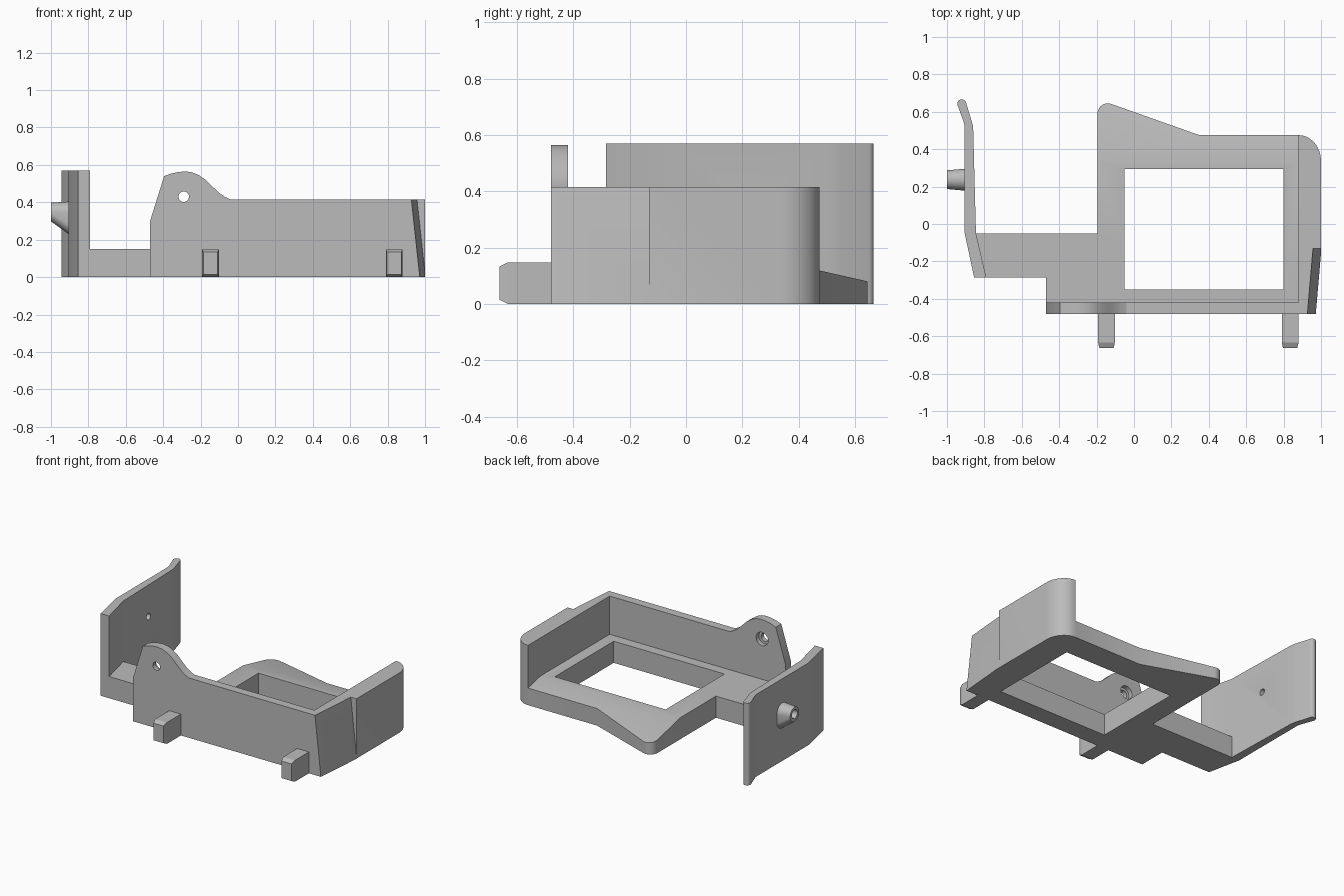
import bpy, bmesh, math
from mathutils import Vector

if "Cube" in bpy.data.objects:
    bpy.data.objects.remove(bpy.data.objects["Cube"])

grey = bpy.data.materials.new("plain grey")
grey.use_nodes = True
colour = (0.5, 0.5, 0.5, 1)
grey.diffuse_color = colour
grey.node_tree.nodes["Principled BSDF"].inputs["Base Color"].default_value = colour


def finish(name, bm):
    bmesh.ops.recalc_face_normals(bm, faces=bm.faces[:])
    mesh = bpy.data.meshes.new(name)
    bm.to_mesh(mesh)
    bm.free()
    mesh.materials.append(grey)
    ob = bpy.data.objects.new(name, mesh)
    bpy.context.collection.objects.link(ob)
    return ob


def prism(name, pts, axis, lo, hi):
    """Extrude a 2D outline along one axis."""
    place = {"x": lambda a, b, t: (t, a, b),
             "y": lambda a, b, t: (a, t, b),
             "z": lambda a, b, t: (a, b, t)}[axis]
    bm = bmesh.new()
    face = bm.faces.new([bm.verts.new(place(a, b, lo)) for a, b in pts])
    ext = bmesh.ops.extrude_face_region(bm, geom=[face])["geom"]
    move = Vector(place(0, 0, hi - lo))
    bmesh.ops.translate(bm, vec=move, verts=[v for v in ext if isinstance(v, bmesh.types.BMVert)])
    return finish(name, bm)


def arc(cx, cy, rx, ry, start, end, steps=10):
    angles = [math.radians(start + (end - start) * i / steps) for i in range(steps + 1)]
    return [(cx + rx * math.cos(a), cy + ry * math.sin(a)) for a in angles]


def disc(cx, cy, r):
    return arc(cx, cy, r, r, 0, 360, 32)[:-1]


def cut(ob, *cutters):
    for c in cutters:
        c.hide_render = True
        mod = ob.modifiers.new("cut", "BOOLEAN")
        mod.operation, mod.solver, mod.object = "DIFFERENCE", "EXACT", c
        bpy.context.view_layer.objects.active = ob
        bpy.ops.object.modifier_apply(modifier=mod.name)


def smooth(ob):
    bpy.ops.object.select_all(action="DESELECT")
    ob.select_set(True)
    bpy.context.view_layer.objects.active = ob
    bpy.ops.object.shade_smooth_by_angle(angle=math.radians(25))


helpers = []


def cutter(*args):
    ob = prism(*args)
    helpers.append(ob)
    return ob


# Base frame with side arm, window and sloping rear lip
outline = [(-0.47, -0.42), (0.88, -0.42), (0.88, 0.475), (0.35, 0.475)]
outline += arc(-0.14, 0.59, 0.055, 0.055, 68, 180)
outline += [(-0.195, -0.05), (-0.845, -0.05), (-0.79, -0.285), (-0.47, -0.285)]
frame = prism("base_frame", outline, "z", 0, 0.15)
window = cutter("window_cutter", [(-0.05, -0.35), (0.8, -0.35), (0.8, 0.295), (-0.05, 0.295)],
                "z", -0.1, 0.3)
slope = cutter("slope_cutter", [(0.32, 0.154), (0.72, 0.063), (0.72, 0.3), (0.32, 0.3)],
               "x", -0.5, 1.2)
cut(frame, window, slope)

# Front wall with rounded pivot ear
profile = [(-0.47, 0), (-0.47, 0.30), (-0.395, 0.54), (-0.36, 0.553), (-0.32, 0.562),
           (-0.28, 0.565), (-0.245, 0.56), (-0.21, 0.546), (-0.17, 0.518), (-0.13, 0.478),
           (-0.10, 0.45), (-0.07, 0.429), (-0.04, 0.415), (0.88, 0.415), (0.88, 0)]
front = prism("front_wall", profile, "y", -0.48, -0.42)
cut(front, cutter("ear_hole_cutter", disc(-0.29, 0.43, 0.028), "y", -0.6, -0.3),
    cutter("ear_recess_cutter", disc(-0.29, 0.43, 0.046), "y", -0.45, -0.3))

# Side wall with rounded rear corner and a slanted front portion
side = prism("left_wall", [(0.88, -0.48), (1, -0.48)] + arc(0.88, 0.335, 0.12, 0.14, 0, 90, 14),
             "z", 0, 0.415)
slant = cutter("slant_cutter", [(1.013, -0.1), (0.937, 0.6), (1.2, 0.6), (1.2, -0.1)],
               "y", -0.6, -0.13)
for v in slant.data.vertices:
    v.co.x += (v.co.y + 0.13) * 0.086
cut(side, slant)

# Tall bent flange at the end of the arm
flange = prism("right_flange",
               [(-0.855, -0.285), (-0.79, -0.285), (-0.845, -0.05), (-0.86, 0.52), (-0.868, 0.55)]
               + arc(-0.921, 0.643, 0.024, 0.024, 15, 195)
               + [(-0.912, 0.55), (-0.905, 0.52), (-0.905, -0.05)], "z", 0, 0.57)
bore = cutter("bore_cutter", disc(0.237, 0.35, 0.022), "x", -1.2, -0.7)
cut(flange, bore)

# Boss on the flange, drawn down into a sloping support
bm = bmesh.new()
for y, z in disc(0.237, 0.348, 0.05):
    bm.verts.new((-1, y, z))
for y, z in disc(0.237, 0.345, 0.059):
    drop = 0.06 if z < 0.345 else 0
    bm.verts.new((-0.9, y, z - drop))
bmesh.ops.convex_hull(bm, input=bm.verts[:])
boss = finish("flange_boss", bm)
cut(boss, bore, cutter("boss_recess_cutter", disc(0.237, 0.35, 0.03), "x", -1.2, -0.96))

# Two front pegs with chamfered tips
for name, x in (("right_peg", -0.147), ("left_peg", 0.835)):
    peg = prism(name, [(x - 0.045, 0), (x + 0.045, 0), (x + 0.045, 0.148), (x - 0.045, 0.148)],
                "y", -0.663, -0.47)
    bm = bmesh.new()
    bm.from_mesh(peg.data)
    for v in bm.verts:
        if v.co.y < -0.6:
            v.co.x = x + (v.co.x - x) * 0.85
            v.co.z = 0.074 + (v.co.z - 0.074) * 0.8
    tip = [f for f in bm.faces if f.normal.y < -0.9]
    ring = bmesh.ops.extrude_face_region(bm, geom=tip)["geom"]
    bmesh.ops.delete(bm, geom=tip, context="FACES")
    # Widen the inner ring back to full size to leave a short chamfer
    outer = {v for v in ring if isinstance(v, bmesh.types.BMVert)}
    for v in bm.verts:
        if v.co.y < -0.6 and v not in outer:
            v.co.x = x + (v.co.x - x) / 0.85
            v.co.z = 0.074 + (v.co.z - 0.074) / 0.8
            v.co.y += 0.03
    bmesh.ops.recalc_face_normals(bm, faces=bm.faces[:])
    bm.to_mesh(peg.data)
    bm.free()

for ob in helpers:
    bpy.data.objects.remove(ob)
for ob in (frame, front, side, flange, boss):
    smooth(ob)
